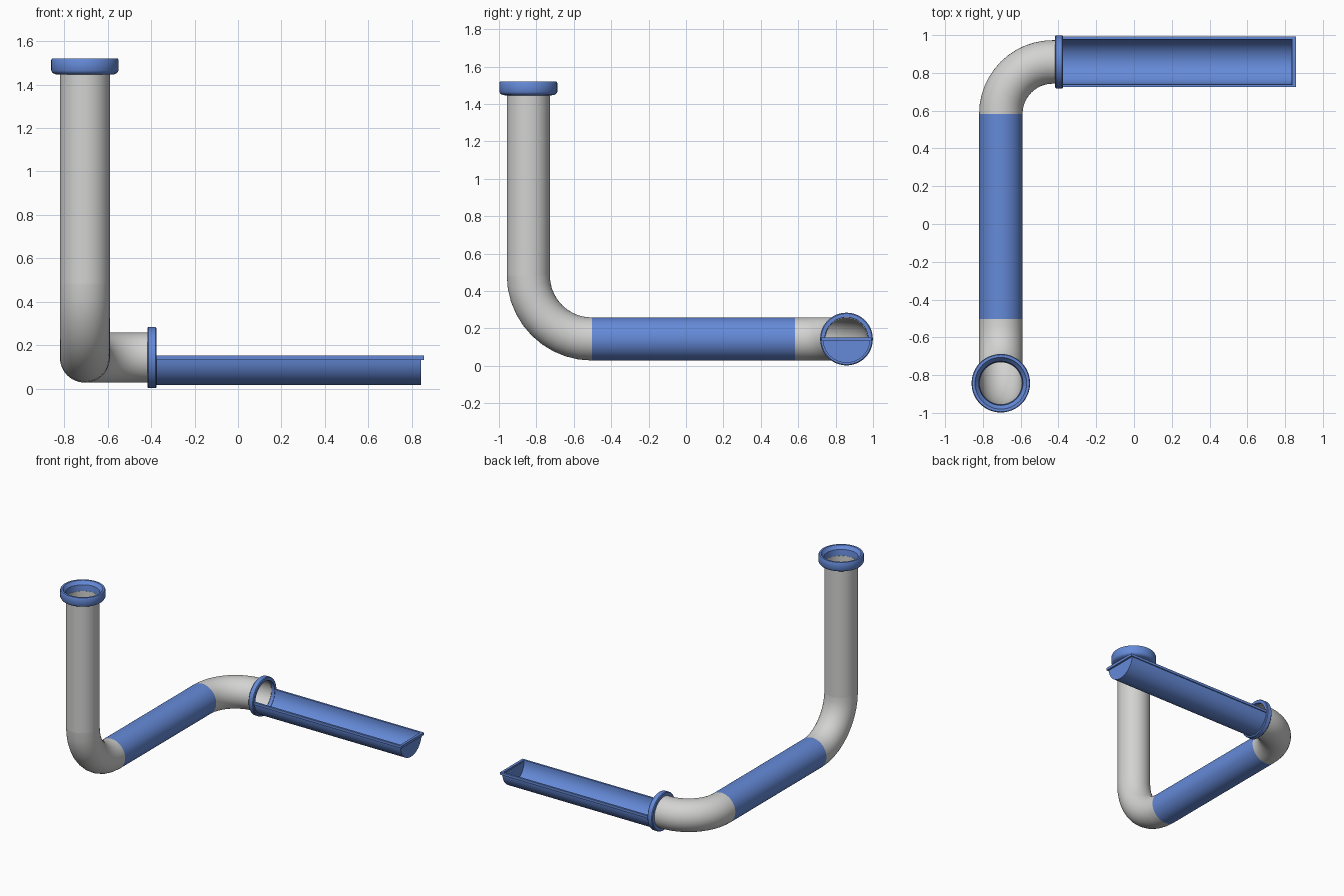
import bpy, bmesh, math
from mathutils import Vector, Matrix

if "Cube" in bpy.data.objects:
    bpy.data.objects.remove(bpy.data.objects["Cube"])

def material(name, rgb):
    m = bpy.data.materials.new(name)
    m.diffuse_color = (*rgb, 1)
    m.use_nodes = True
    m.node_tree.nodes["Principled BSDF"].inputs["Base Color"].default_value = m.diffuse_color
    return m

BLUE = material("blue plastic", (0.13, 0.255, 0.69))
GREY = material("light grey pipe", (0.65, 0.65, 0.645))

SIDES = 48
R, WALL = 0.115, 0.004
PX, PZ = -0.705, 0.143            # horizontal run centre
Y0, Y1 = -0.843, 0.858            # riser and trough centre lines
B1, B2 = 0.34, 0.275              # bend radii

def finish(name, bm, mat):
    bmesh.ops.recalc_face_normals(bm, faces=bm.faces)
    me = bpy.data.meshes.new(name)
    bm.to_mesh(me)
    bm.free()
    ob = bpy.data.objects.new(name, me)
    bpy.context.collection.objects.link(ob)
    me.materials.append(mat)
    bpy.ops.object.select_all(action='DESELECT')
    ob.select_set(True)
    bpy.context.view_layer.objects.active = ob
    bpy.ops.object.shade_smooth_by_angle(angle=math.radians(35))
    return ob

def skin(bm, rings, closed):
    """Bridge rings of points; closed joins the last ring to the first."""
    rows = [[bm.verts.new(p) for p in ring] for ring in rings]
    n = len(rows[0])
    for a, b in zip(rows, rows[1:] + ([rows[0]] if closed else [])):
        for i in range(n):
            j = (i + 1) % n
            bm.faces.new((a[i], a[j], b[j], b[i]))
    return rows

def circle(centre, tangent, side, r):
    up = tangent.cross(side)
    return [centre + r * (math.cos(t) * side + math.sin(t) * up)
            for t in (2 * math.pi * i / SIDES for i in range(SIDES))]

def pipe(name, path, side, mat):
    """Hollow pipe along (point, tangent) pairs lying in a plane normal to side."""
    side = Vector(side)
    outer = [circle(Vector(p), Vector(t), side, R) for p, t in path]
    inner = [circle(Vector(p), Vector(t), side, R - WALL) for p, t in reversed(path)]
    bm = bmesh.new()
    skin(bm, outer + inner, True)
    return finish(name, bm, mat)

def collar(name, profile, origin, axis, side, mat):
    """Turn a closed (radius, height) profile about an axis."""
    axis, side, origin = Vector(axis), Vector(side), Vector(origin)
    bm = bmesh.new()
    skin(bm, [circle(origin + axis * h, axis, side, r) for r, h in profile], True)
    return finish(name, bm, mat)

def arc(n=12):
    return [math.pi / 2 * i / n for i in range(n + 1)]

# Riser and its lower elbow
riser_bottom = PZ + B1
pipe("riser_pipe", [((PX, Y0, 1.45), (0, 0, -1)), ((PX, Y0, riser_bottom), (0, 0, -1))],
     (1, 0, 0), GREY)
pipe("lower_elbow", [((PX, Y0 + B1 * (1 - math.cos(a)), riser_bottom - B1 * math.sin(a)),
                      (0, math.sin(a), -math.cos(a))) for a in arc(10)], (1, 0, 0), GREY)

# Straight blue run
run_end = Y1 - B2
pipe("middle_pipe", [((PX, Y0 + B1, PZ), (0, 1, 0)), ((PX, run_end, PZ), (0, 1, 0))],
     (1, 0, 0), BLUE)

# Flat elbow towards the trough, with a short stub
bend = [((PX + B2 * (1 - math.cos(a)), run_end + B2 * math.sin(a), PZ),
         (math.sin(a), math.cos(a), 0)) for a in arc()]
pipe("side_elbow", bend + [((-0.40, Y1, PZ), (1, 0, 0))], (0, 0, 1), GREY)

# Funnel collar on top of the riser
collar("top_collar", [(0.112, 1.445), (0.135, 1.447), (0.148, 1.453), (0.155, 1.464),
                      (0.155, 1.512), (0.151, 1.52), (0.137, 1.52), (0.130, 1.508),
                      (0.117, 1.495)],
       (PX, Y0, 0), (0, 0, 1), (1, 0, 0), BLUE)

# Ring at the trough mouth
collar("trough_ring", [(0.115, -0.417), (0.136, -0.417), (0.141, -0.412), (0.141, -0.38),
                       (0.136, -0.375), (0.116, -0.375)],
       (0, Y1, PZ), (1, 0, 0), (0, 1, 0), BLUE)

# Half-round trough with side lips
def half(r, start, end, n=24):
    return [(r * math.cos(start + (end - start) * i / n),
             r * math.sin(start + (end - start) * i / n)) for i in range(n + 1)]

LT, LB, LW = 0.009, -0.010, 0.134   # lip top, lip bottom, half width
a = math.asin(-LB / 0.127)
section = ([(-LW, LT), (-LW, LB)] + half(0.127, math.pi + a, 2 * math.pi - a)
           + [(LW, LB), (LW, LT), (0.119, LT)]
           + half(0.119, 2 * math.pi, math.pi) + [(-0.119, LT)])

def extrude(name, points, x0, x1, mat):
    bm = bmesh.new()
    rows = skin(bm, [[(x, Y1 + y, PZ + z) for y, z in points] for x in (x0, x1)], False)
    for row in rows:
        bm.faces.new(row)
    return finish(name, bm, mat)

extrude("trough", section, -0.38, 0.842, BLUE)

# Closed end wall and its overhanging lip
extrude("trough_end_wall", half(0.127, math.pi, 2 * math.pi), 0.834, 0.843, BLUE)
extrude("trough_end_lip", [(-LW, LB), (LW, LB), (LW, LT), (-LW, LT)], 0.838, 0.857, BLUE)
